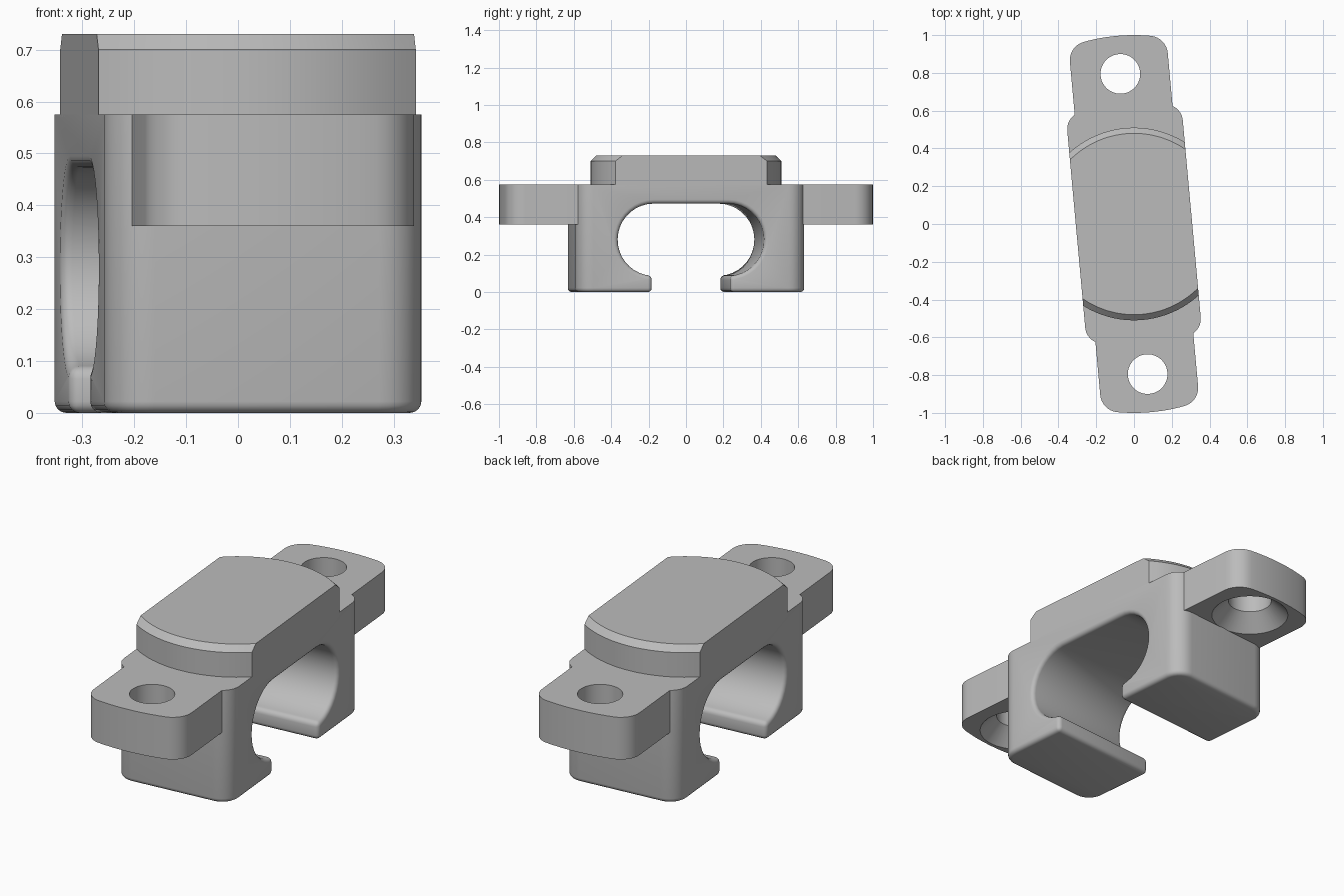
import bpy, bmesh
from math import sin, cos, pi, radians, sqrt, atan2

if "Cube" in bpy.data.objects:
    bpy.data.objects.remove(bpy.data.objects["Cube"], do_unlink=True)

TURN = radians(5.2)        # whole clamp is turned slightly about z
HALF_W = 0.307             # body half width
END = 0.615                # body half length
SHELF = 0.575              # height of body and ear tops
EAR_BASE = 0.36

grey = bpy.data.materials.new("plain grey")
grey.use_nodes = True
grey.diffuse_color = (0.5, 0.5, 0.5, 1)
grey.node_tree.nodes["Principled BSDF"].inputs["Base Color"].default_value = (0.5, 0.5, 0.5, 1)


def loft(sections):
    """Skin equal-length closed sections and cap both ends."""
    bm = bmesh.new()
    rings = [[bm.verts.new(p) for p in s] for s in sections]
    n = len(rings[0])
    for a, b in zip(rings, rings[1:]):
        for i in range(n):
            j = (i + 1) % n
            bm.faces.new((a[i], a[j], b[j], b[i]))
    bm.faces.new(rings[0])
    bm.faces.new(rings[-1])
    bmesh.ops.recalc_face_normals(bm, faces=bm.faces)
    return bm


def finish(bm, name, turn=TURN):
    mesh = bpy.data.meshes.new(name)
    bm.to_mesh(mesh)
    bm.free()
    mesh.materials.append(grey)
    obj = bpy.data.objects.new(name, mesh)
    bpy.context.collection.objects.link(obj)
    obj.rotation_euler.z = turn
    return obj


def activate(obj):
    bpy.ops.object.select_all(action='DESELECT')
    obj.select_set(True)
    bpy.context.view_layer.objects.active = obj


def smooth(obj):
    activate(obj)
    bpy.ops.object.shade_smooth_by_angle(angle=radians(28))


def arc(cx, cy, r, a0, a1, steps):
    return [(cx + r * cos(a0 + (a1 - a0) * i / steps),
             cy + r * sin(a0 + (a1 - a0) * i / steps)) for i in range(steps + 1)]


# Body: C-shaped side profile with an open slot, swept across the width
lip = 0.21
slot = arc(-0.2, 0.28, 0.193, radians(267), pi / 2, 18)
left = [(-END, SHELF), (-END, 0), (-lip, 0)] + slot
profile = left + [(-y, z) for y, z in reversed(left)]
bm = loft([[(x, y, z) for y, z in profile] for x in (-HALF_W, HALF_W)])

# Round the outer upright corners, then soften the slot and bottom edges
corners = [e for e in bm.edges
           if all(abs(abs(v.co.y) - END) < 1e-4 for v in e.verts)
           and abs(e.verts[0].co.z - e.verts[1].co.z) > 0.3]
bmesh.ops.bevel(bm, geom=corners, offset=0.09, segments=7, profile=0.5, affect='EDGES')
soft = [e for e in bm.edges if e.calc_face_angle(0) > 0.6
        and all(v.co.z < 0.5 for v in e.verts)]
bmesh.ops.bevel(bm, geom=soft, offset=0.022, segments=4, profile=0.5, affect='EDGES')
smooth(finish(bm, "clamp_body"))


# Raised cap: straight sides, curved ends, chamfer on the curved ends only
def cap_outline(r, z, steps=20):
    xs = [HALF_W * (2 * i / steps - 1) for i in range(steps + 1)]
    front = [(x, -sqrt(r * r - x * x), z) for x in xs]
    return front + [(-x, -y, z) for x, y, z in front]


smooth(finish(loft([cap_outline(0.51, SHELF - 0.005), cap_outline(0.51, 0.70),
                    cap_outline(0.48, 0.73)]), "top_cap"))

# Mounting ears: curved outer end, rounded corners, countersunk hole from below
ear_w, corner = 0.26, 0.1
cx = ear_w - corner
cy = sqrt((1 - corner) ** 2 - cx ** 2)
tilt = atan2(cy, cx)
right = [(ear_w, 0.56)] + arc(cx, cy, corner, 0, tilt, 8)
outline = (right + arc(0, 0, 1, tilt, pi - tilt, 12)[1:-1]
           + [(-x, y) for x, y in reversed(right)])
hole = [(0.206, EAR_BASE - 0.02), (0.105, 0.44), (0.105, 0.7)]

for name, turn in (("back_ear", TURN), ("front_ear", TURN + pi)):
    ear = finish(loft([[(x, y, z) for x, y in outline] for z in (EAR_BASE, SHELF)]), name, turn)
    cutter = finish(loft([[(x, y, z) for x, y in arc(0, 0.798, r, 0, 2 * pi, 48)[:-1]]
                          for r, z in hole]), "hole_cutter", turn)
    cutter.hide_render = True
    cut = ear.modifiers.new("hole", 'BOOLEAN')
    cut.operation = 'DIFFERENCE'
    cut.solver = 'EXACT'
    cut.object = cutter
    activate(ear)
    bpy.ops.object.modifier_apply(modifier=cut.name)
    bpy.data.objects.remove(cutter, do_unlink=True)
    smooth(ear)
